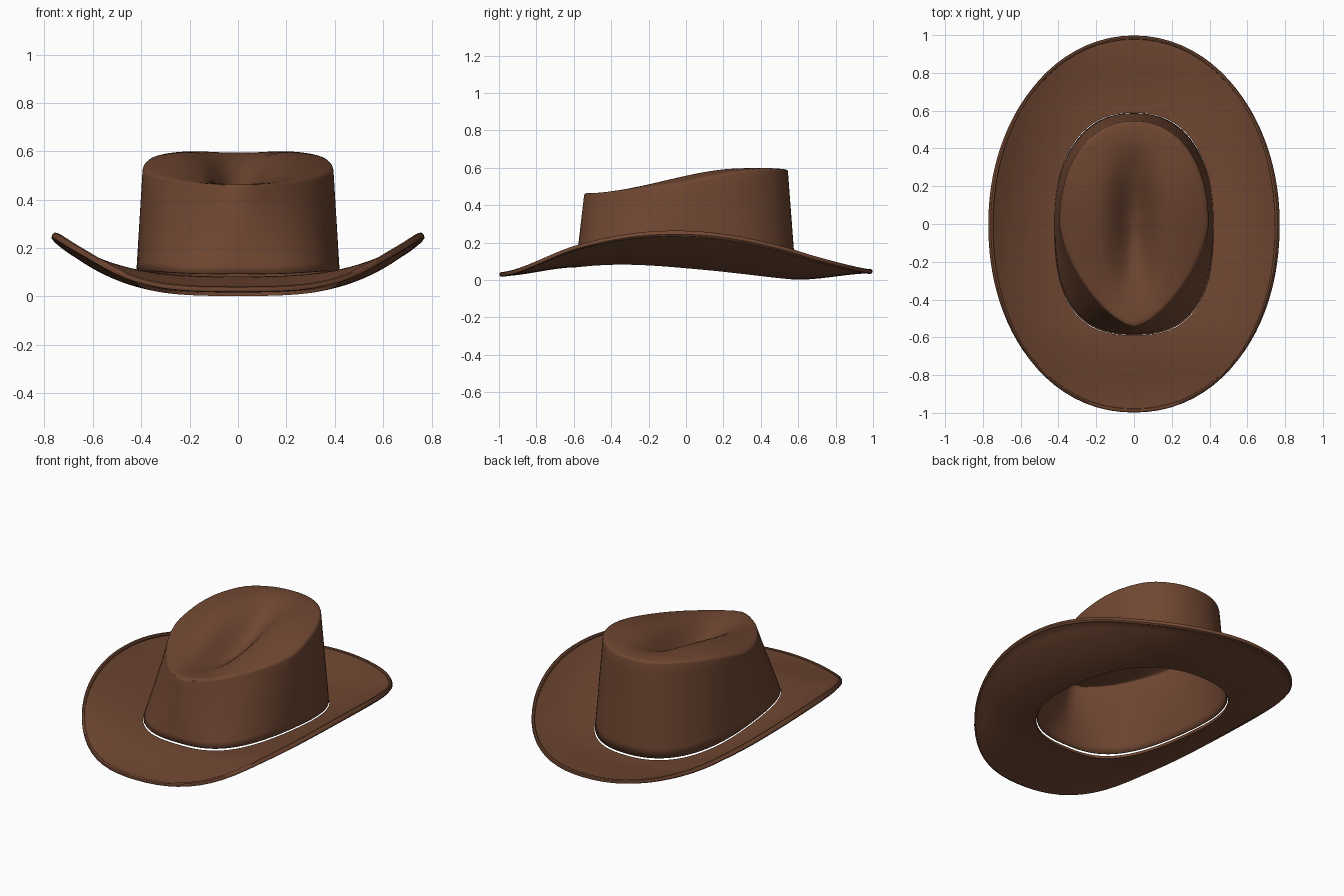
import bpy, bmesh, math

if "Cube" in bpy.data.objects:
    bpy.data.objects.remove(bpy.data.objects["Cube"], do_unlink=True)

SIDES = 96

felt = bpy.data.materials.new("brown felt")
felt.use_nodes = True
COLOUR = (0.16, 0.062, 0.031, 1)
felt.diffuse_color = COLOUR
felt.node_tree.nodes["Principled BSDF"].inputs["Base Color"].default_value = COLOUR


def smooth(a, b, v):
    t = min(max((v - a) / (b - a), 0), 1)
    return t * t * (3 - 2 * t)


def blend(points, v):
    """Smooth height through a few (position, height) stations."""
    for (a, za), (b, zb) in zip(points, points[1:]):
        if v <= b:
            return za + (zb - za) * smooth(a, b, v)
    return points[-1][1]


def oval(a, b, front, back, angle):
    """Oval outline with separate squareness for the front and back halves."""
    c, s = math.cos(angle), math.sin(angle)
    n = front if s < 0 else back
    r = (abs(c / a) ** n + abs(s / b) ** n) ** (-1 / n)
    return r * c, r * s


def mix(p, q, t):
    return [u + (v - u) * t for u, v in zip(p, q)]


def loft(name, rings, closed=False, cap=None):
    """Skin a list of rings; optionally join last to first, or close at a point."""
    bm = bmesh.new()
    loops = [[bm.verts.new(p) for p in ring] for ring in rings]
    pairs = list(zip(loops, loops[1:]))
    if closed:
        pairs.append((loops[-1], loops[0]))
    for lo, hi in pairs:
        for i in range(SIDES):
            j = (i + 1) % SIDES
            bm.faces.new((lo[i], lo[j], hi[j], hi[i]))
    if cap:
        tip = bm.verts.new(cap)
        for i in range(SIDES):
            bm.faces.new((loops[-1][i], loops[-1][(i + 1) % SIDES], tip))
    bmesh.ops.recalc_face_normals(bm, faces=bm.faces)
    mesh = bpy.data.meshes.new(name)
    bm.to_mesh(mesh)
    bm.free()
    mesh.materials.append(felt)
    ob = bpy.data.objects.new(name, mesh)
    bpy.context.collection.objects.link(ob)
    bpy.ops.object.select_all(action='DESELECT')
    ob.select_set(True)
    bpy.context.view_layer.objects.active = ob
    bpy.ops.object.shade_smooth_by_angle(angle=math.radians(40))
    return ob


ANGLES = [2 * math.pi * i / SIDES for i in range(SIDES)]


# Brim: the sides curl up, more so towards the back; front and back dip
def brim_z(x, y):
    spine = blend([(-1, 0.02), (-0.58, 0.068), (0.45, 0), (0.6, 0.002), (1, 0.036)], y)
    return spine + (0.215 + 0.07 * y) * (abs(x) / 0.77) ** 3


def brim_ring(t, lift):
    ring = []
    for a in ANGLES:
        x, y = mix(oval(0.422, 0.588, 2.7, 2.35, a), oval(0.775, 0.998, 2.1, 2.03, a), t)
        lean = 0.85 * lift * x * abs(x) / 0.77 ** 2
        ring.append((x - lean, y, brim_z(x, y) + lift))
    return ring


STEPS = [i / 12 * 0.95 for i in range(13)]
rings = [brim_ring(t, 0.015) for t in STEPS]
# Rolled edge binding
rings += [brim_ring(t, h) for t, h in
          [(0.955, 0.02), (0.975, 0.022), (0.995, 0.018), (1, 0.01), (0.99, 0), (0.965, -0.003)]]
rings += [brim_ring(t, 0) for t in reversed(STEPS)]
loft("brim", rings, closed=True)


# Crown top: high at the back, with a lengthwise centre crease
def top_z(x, y):
    z = blend([(-0.56, 0.465), (0.3, 0.602), (0.4, 0.603), (0.56, 0.592)], y)
    z -= 0.036 * (abs(x) / 0.39) ** 4
    crease = smooth(-0.53, -0.02, y) * (1 - smooth(0.02, 0.52, y))
    return z - 0.14 * crease * math.exp(-(x / 0.11) ** 2)


# The crown floats just above the brim, leaving a thin seam
def base_point(a):
    x, y = oval(0.421, 0.587, 2.65, 2.3, a)
    return x, y, brim_z(x, y) + 0.025


# The rim narrows to a teardrop at the front, so the front corners slope in
def rim_point(a):
    x, y = oval(0.395, 0.545, 1.5, 2.15, a)
    return x, y, top_z(x, y) - 0.012


rings = [[mix(base_point(a), rim_point(a), i / 10) for a in ANGLES] for i in range(11)]
for k in [0.995, 0.98, 0.95] + [0.9 - 0.06 * i for i in range(15)]:
    ring = []
    for a in ANGLES:
        x, y, _ = rim_point(a)
        x, y = x * k, y * k
        ring.append((x, y, top_z(x, y) - 0.006 * smooth(0.97, 1, k)))
    rings.append(ring)
crown = loft("crown", rings, cap=(0, 0, top_z(0, 0)))
shell = crown.modifiers.new("felt thickness", 'SOLIDIFY')
shell.thickness = 0.008
shell.offset = -1
